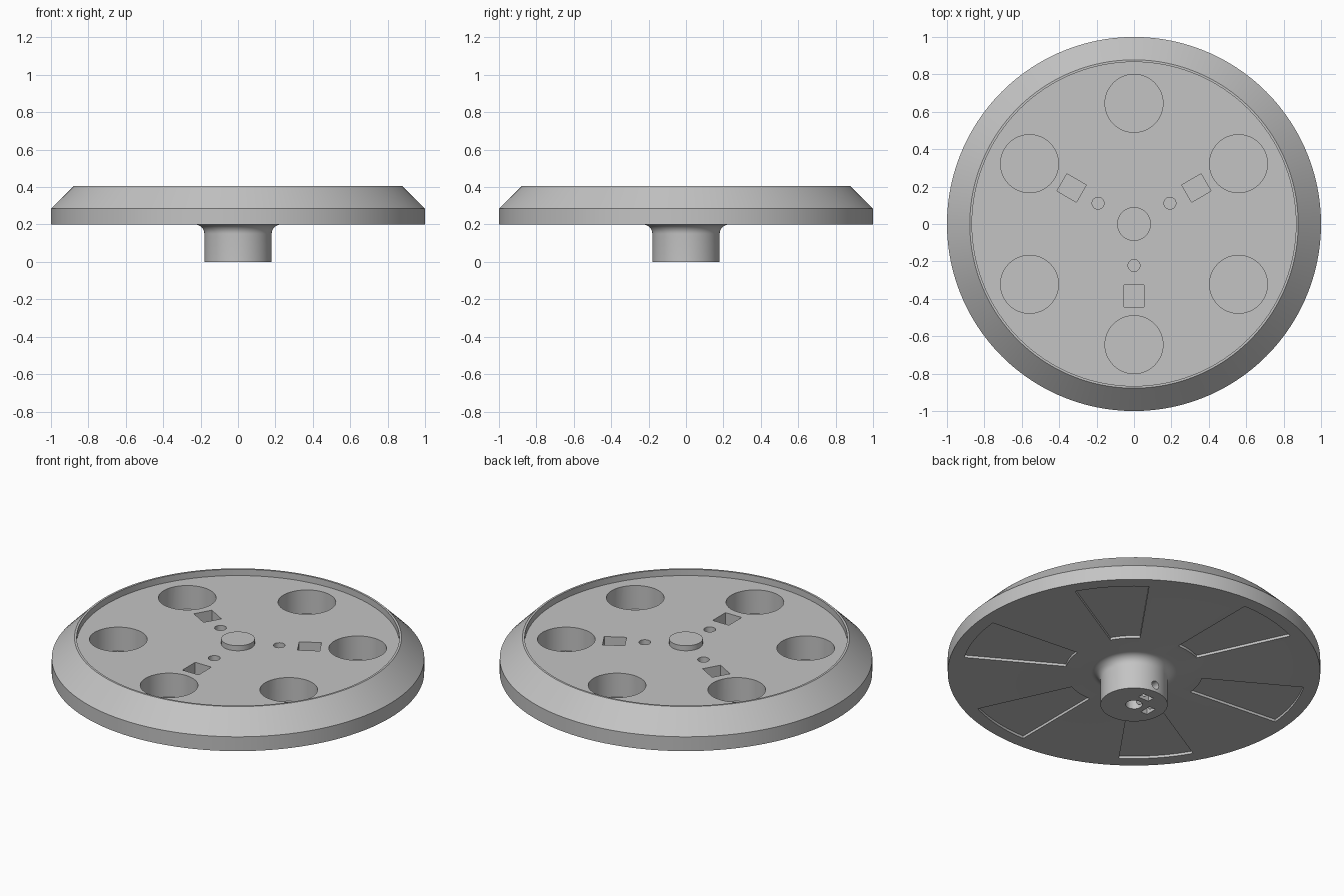
import bpy, bmesh, math
from mathutils import Matrix, Vector

if "Cube" in bpy.data.objects:
    bpy.data.objects.remove(bpy.data.objects["Cube"])

grey = bpy.data.materials.new("light_grey")
grey.diffuse_color = (0.55, 0.55, 0.55, 1)
grey.use_nodes = True
grey.node_tree.nodes["Principled BSDF"].inputs["Base Color"].default_value = grey.diffuse_color


def new_object(name, bm):
    bmesh.ops.recalc_face_normals(bm, faces=bm.faces[:])
    mesh = bpy.data.meshes.new(name)
    bm.to_mesh(mesh)
    bm.free()
    mesh.materials.append(grey)
    obj = bpy.data.objects.new(name, mesh)
    bpy.context.collection.objects.link(obj)
    return obj


def lathe(name, profile, steps):
    bm = bmesh.new()
    vs = [bm.verts.new((r, 0, z)) for r, z in profile]
    es = [bm.edges.new(p) for p in zip(vs, vs[1:])]
    bmesh.ops.spin(bm, geom=vs + es, cent=(0, 0, 0), axis=(0, 0, 1),
                   angle=2 * math.pi, steps=steps)
    bmesh.ops.remove_doubles(bm, verts=bm.verts[:], dist=1e-4)
    return new_object(name, bm)


def prism(bm, outline, z0, z1, matrix=Matrix()):
    low, high = ([bm.verts.new(matrix @ Vector((x, y, z))) for x, y in outline]
                 for z in (z0, z1))
    bm.faces.new(low)
    bm.faces.new(high)
    n = len(outline)
    for i in range(n):
        j = (i + 1) % n
        bm.faces.new((low[i], low[j], high[j], high[i]))


def circle(cx, r, n=48):
    return [(cx + r * math.cos(2 * math.pi * i / n),
             r * math.sin(2 * math.pi * i / n)) for i in range(n)]


def box(x0, x1, half):
    return [(x0, -half), (x1, -half), (x1, half), (x0, half)]


def sector(r0, r1, degrees, n=10):
    a = [math.radians(degrees) * i / n for i in range(n + 1)]
    return ([(r1 * math.cos(t), r1 * math.sin(t)) for t in a] +
            [(r0 * math.cos(t), r0 * math.sin(t)) for t in reversed(a)])


def turn(degrees):
    return Matrix.Rotation(math.radians(degrees), 4, 'Z')


def cut(target, bm):
    cutter = new_object("cutter", bm)
    cutter.hide_render = True
    mod = target.modifiers.new("cut", 'BOOLEAN')
    mod.operation = 'DIFFERENCE'
    mod.solver = 'EXACT'
    mod.object = cutter
    bpy.context.view_layer.objects.active = target
    bpy.ops.object.modifier_apply(modifier=mod.name)
    bpy.data.objects.remove(cutter)


# Turned body: centre button, recessed top, thin lip, bevelled rim, filleted hub
fillet = [(0.23 - 0.05 * math.sin(t), 0.15 + 0.05 * math.cos(t))
          for t in (math.pi / 2 * i / 8 for i in range(9))]
wheel = lathe("wheel_body",
              [(0, 0.40), (0.09, 0.40), (0.09, 0.37), (0.866, 0.37),
               (0.866, 0.407), (0.878, 0.407), (1, 0.285), (1, 0.2)]
              + fillet + [(0.18, 0), (0, 0)], 120)

# Six round wells, three small holes and three square holes in the top
bm = bmesh.new()
for k in range(6):
    prism(bm, circle(0.645, 0.155), 0.23, 0.6, turn(30 + 60 * k))
for k in range(3):
    m = turn(30 + 120 * k)
    prism(bm, circle(0.222, 0.032, 24), 0.23, 0.6, m)
    prism(bm, box(0.325, 0.445, 0.053), 0.25, 0.6, m)
cut(wheel, bm)

# Six shallow sector pockets underneath
bm = bmesh.new()
for k in range(6):
    prism(bm, sector(0.37, 0.925, 25), 0.1, 0.215, turn(30 + 60 * k))
cut(wheel, bm)

# Shaft bore in the hub
bm = bmesh.new()
prism(bm, circle(0, 0.045, 32), -0.1, 0.3)
cut(wheel, bm)

# Two nut slots, then the set screw holes that run through them
bm = bmesh.new()
for a in (90, 180):
    prism(bm, box(0.078, 0.12, 0.035), -0.1, 0.085, turn(a))
cut(wheel, bm)
for a in (90, 180):
    bm = bmesh.new()
    sideways = (turn(a) @ Matrix.Translation((0, 0, 0.043))
                @ Matrix.Rotation(math.pi / 2, 4, 'Y'))
    prism(bm, circle(0, 0.024, 24), 0.01, 0.3, sideways)
    cut(wheel, bm)

bpy.ops.object.select_all(action='DESELECT')
wheel.select_set(True)
bpy.context.view_layer.objects.active = wheel
bpy.ops.object.shade_smooth_by_angle(angle=math.radians(30))
